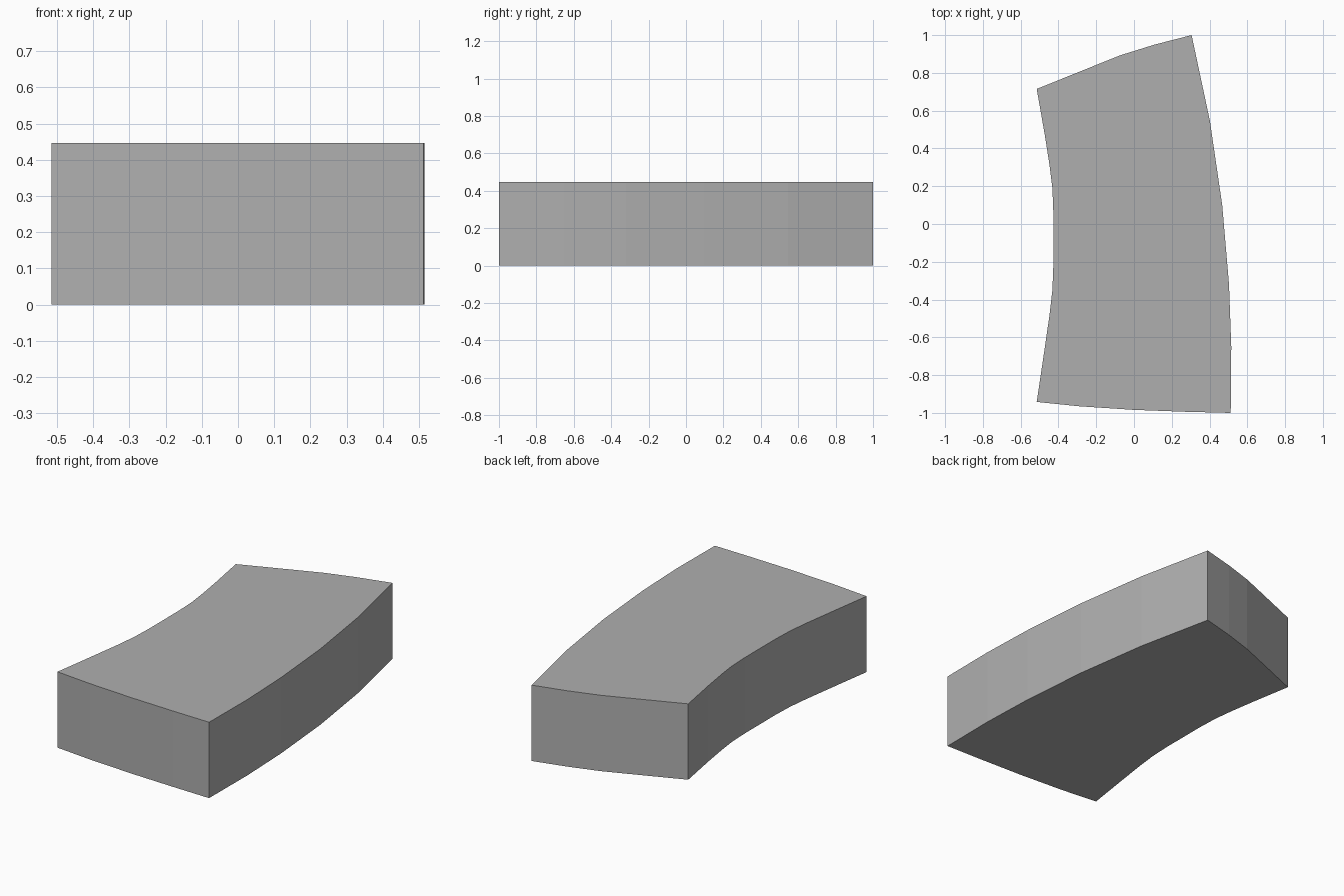
import bpy, bmesh

if "Cube" in bpy.data.objects:
    bpy.data.objects.remove(bpy.data.objects["Cube"])

HEIGHT = 0.446

# Outline seen from above, one short run of points per curved side
left = [(-0.515, 0.715), (-0.472, 0.47), (-0.447, 0.31), (-0.432, 0.19), (-0.427, 0.06),
        (-0.427, -0.22), (-0.432, -0.35), (-0.447, -0.48), (-0.473, -0.66)]
front = [(-0.515, -0.942), (-0.29, -0.965), (0.0, -0.984), (0.27, -0.994)]
right = [(0.512, -1.0), (0.515, -0.65), (0.503, -0.32), (0.467, 0.10), (0.402, 0.545)]
back = [(0.305, 1.0), (0.11, 0.95), (-0.07, 0.894), (-0.21, 0.838)]

# Curved block: outline extruded straight up
bm = bmesh.new()
base = bm.faces.new([bm.verts.new((x, y, 0)) for x, y in left + front + right + back])
extruded = bmesh.ops.extrude_face_region(bm, geom=[base], use_keep_orig=True)
top = [v for v in extruded["geom"] if isinstance(v, bmesh.types.BMVert)]
bmesh.ops.translate(bm, verts=top, vec=(0, 0, HEIGHT))
bmesh.ops.recalc_face_normals(bm, faces=bm.faces[:])

mesh = bpy.data.meshes.new("curved_block")
bm.to_mesh(mesh)
bm.free()
block = bpy.data.objects.new("curved_block", mesh)
bpy.context.collection.objects.link(block)

# Darker grey surface
grey = bpy.data.materials.new("dark_grey")
grey.diffuse_color = (0.43, 0.43, 0.43, 1)
grey.use_nodes = True
grey.node_tree.nodes["Principled BSDF"].inputs["Base Color"].default_value = grey.diffuse_color
mesh.materials.append(grey)
